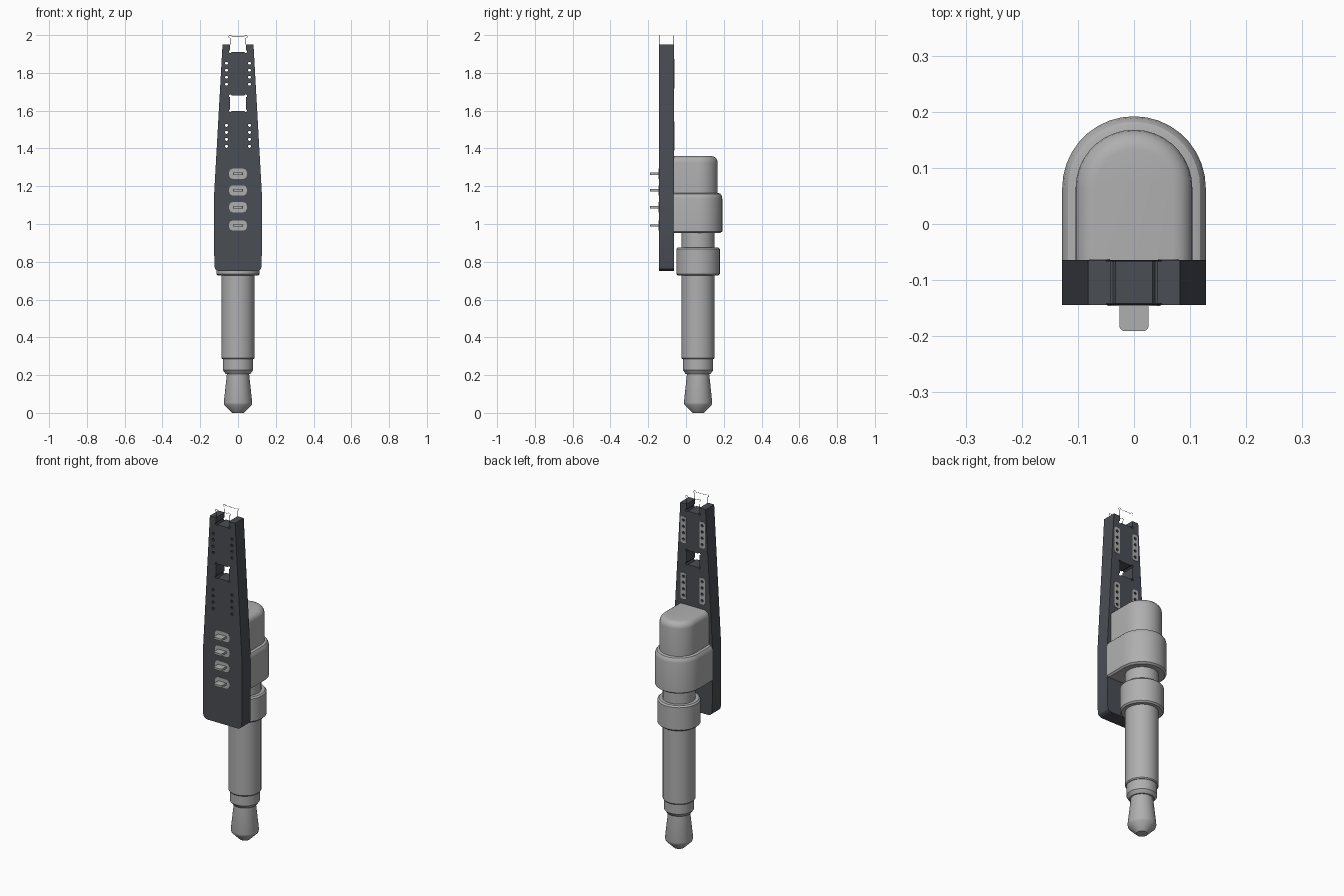
import bpy, bmesh
from math import sin, cos, pi, radians
from mathutils import Matrix

cube = bpy.data.objects.get("Cube")
if cube:
    bpy.data.objects.remove(cube, do_unlink=True)


def material(name, rgb):
    m = bpy.data.materials.new(name)
    m.use_nodes = True
    m.diffuse_color = (*rgb, 1)
    m.node_tree.nodes["Principled BSDF"].inputs["Base Color"].default_value = (*rgb, 1)
    return m


METAL = material("light grey metal", (0.43, 0.43, 0.43))
BOARD = material("dark slate board", (0.068, 0.075, 0.087))

FRONT, BACK = -0.144, -0.064   # board faces
AXIS_Y = 0.064                 # jack axis


def finish(name, bm, mat):
    bmesh.ops.recalc_face_normals(bm, faces=bm.faces)
    mesh = bpy.data.meshes.new(name)
    bm.to_mesh(mesh)
    bm.free()
    mesh.materials.append(mat)
    ob = bpy.data.objects.new(name, mesh)
    bpy.context.collection.objects.link(ob)
    bpy.ops.object.select_all(action="DESELECT")
    ob.select_set(True)
    bpy.context.view_layer.objects.active = ob
    bpy.ops.object.shade_smooth_by_angle(angle=radians(32))
    return ob


def plate(name, outer, holes, y0, y1, mat, place=None):
    """Flat outline in x/z with holes, given thickness along y."""
    bm = bmesh.new()
    edges = []
    for loop in [outer] + holes:
        vs = [bm.verts.new((x, y0, z)) for x, z in loop]
        edges += [bm.edges.new((a, b)) for a, b in zip(vs, vs[1:] + vs[:1])]
    bmesh.ops.triangle_fill(bm, use_beauty=True, edges=edges, normal=(0, -1, 0))
    ext = bmesh.ops.extrude_face_region(bm, geom=bm.faces[:])
    moved = [g for g in ext["geom"] if isinstance(g, bmesh.types.BMVert)]
    bmesh.ops.translate(bm, vec=(0, y1 - y0, 0), verts=moved)
    if place:
        bm.transform(place)
    return finish(name, bm, mat)


def loft(name, outline, levels, mat):
    """Stack of outlines given as (height, radius), capped at both ends."""
    bm = bmesh.new()
    rings = [[bm.verts.new((x, y, z)) for x, y in outline(r)] for z, r in levels]
    for lo, hi in zip(rings, rings[1:]):
        for i in range(len(lo)):
            j = (i + 1) % len(lo)
            bm.faces.new((lo[i], lo[j], hi[j], hi[i]))
    bm.faces.new(rings[0][::-1])
    bm.faces.new(rings[-1])
    return finish(name, bm, mat)


def circle(r, cx=0, cy=AXIS_Y, n=32):
    return [(cx + r * cos(2 * pi * i / n), cy + r * sin(2 * pi * i / n)) for i in range(n)]


def arch(r, n=18):
    arc = [(r * cos(pi * i / n), AXIS_Y + r * sin(pi * i / n)) for i in range(n + 1)]
    return arc + [(-r, BACK), (r, BACK)]


def rounded(cx, cz, hx, hz, r, n=4):
    pts = []
    for q, (sx, sz) in enumerate([(1, 1), (-1, 1), (-1, -1), (1, -1)]):
        for i in range(n + 1):
            a = (q + i / n) * pi / 2
            pts.append((cx + sx * (hx - r) + r * cos(a), cz + sz * (hz - r) + r * sin(a)))
    return pts


# Square cut-out with relieved corners, as an upper half from right to left
corner = [(0.042, 0.032), (0.048, 0.035), (0.049, 0.042), (0.044, 0.047),
          (0.037, 0.046), (0.033, 0.041)]
half = corner + [(-x, z) for x, z in reversed(corner)]


def cutout(cz):
    return [(x, cz + z) for x, z in half] + [(-x, cz - z) for x, z in half]


# Circuit board: tapered outline, notched top, window and lead holes
NOTCH_Z, TOP_Z = 1.952, 1.95
side = [(0.098, 0.75), (0.112, 0.754), (0.121, 0.762), (0.125, 0.776),
        (0.128, 1.0), (0.128, 1.13), (0.082, TOP_Z), (0.042, TOP_Z)]
notch = [(x, NOTCH_Z - z) for x, z in half]
outline = side + notch + [(-x, z) for x, z in reversed(side)]
groups = [[z0 + 0.037 * i for i in range(4)] for z0 in (1.411, 1.74)]
COLS = (-0.061, 0.061)
lead_holes = [circle(0.008, x, z, 10) for g in groups for z in g for x in COLS]
plate("circuit_board", outline, [cutout(1.639)] + lead_holes, FRONT, BACK, BOARD)

# Rear solder strips around each column of holes
for g in groups:
    for x in COLS:
        mid = (g[0] + g[-1]) / 2
        plate("rear_solder_strip", rounded(x, mid, 0.018, 0.077, 0.01),
              [circle(0.008, x, z, 10) for z in g], BACK, BACK + 0.002, METAL)

# Front pads with flat jack pins passing through
for z in (0.992, 1.089, 1.178, 1.266):
    plate("pin_pad", rounded(0, z, 0.047, 0.027, 0.019, 2), [], FRONT - 0.002, FRONT, METAL)
    lay_flat = Matrix.Translation((0, 0, z)) @ Matrix.Rotation(pi / 2, 4, "X")
    plate("jack_pin", rounded(0, 0.155, 0.026, 0.036, 0.01), [], -0.006, 0.006, METAL, lay_flat)

# Fine wires completing the cut-out shape above the notch
for y in (FRONT + 0.002, BACK - 0.002):
    cu = bpy.data.curves.new("notch_wire", "CURVE")
    cu.dimensions = "3D"
    cu.bevel_depth = 0.0012
    cu.bevel_resolution = 0
    path = [(0.042, TOP_Z)] + [(x, NOTCH_Z + z) for x, z in half] + [(-0.042, TOP_Z)]
    sp = cu.splines.new("POLY")
    sp.points.add(len(path) - 1)
    for p, (x, z) in zip(sp.points, path):
        p.co = (x, y, z, 1)
    cu.materials.append(BOARD)
    bpy.context.collection.objects.link(bpy.data.objects.new("notch_wire", cu))

# Plug: tip, ring step, sleeve and neck
loft("plug_tip", circle, [(0, 0.03), (0.042, 0.072), (0.055, 0.075), (0.205, 0.059),
                          (0.215, 0.059)], METAL)
loft("plug_ring", circle, [(0.207, 0.066), (0.226, 0.08), (0.29, 0.08)], METAL)
loft("plug_sleeve", circle, [(0.284, 0.083), (0.29, 0.0875), (0.97, 0.0875)], METAL)
loft("plug_collar", circle, [(0.728, 0.107), (0.736, 0.115), (0.868, 0.115),
                             (0.876, 0.107)], METAL)

# Arched jack housing against the board
loft("housing_lower", arch, [(0.953, 0.118), (0.961, 0.128), (1.135, 0.128), (1.15, 0.125),
                             (1.16, 0.118), (1.164, 0.108)], METAL)
cap = [(1.325 + 0.035 * sin(a), 0.069 + 0.035 * cos(a))
       for a in (i * pi / 10 for i in range(6))]
loft("housing_upper", arch, [(1.15, 0.104)] + cap, METAL)
